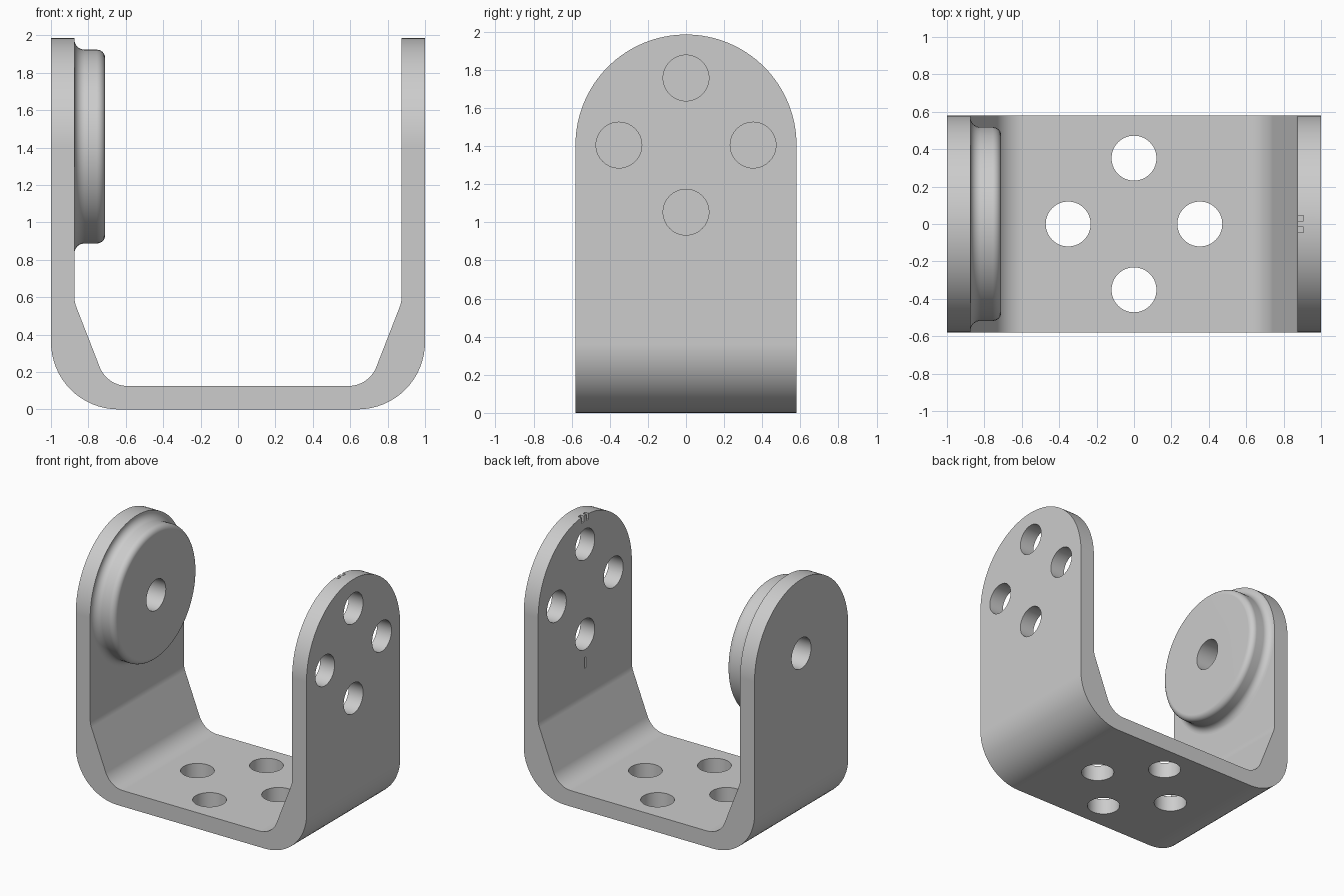
import bpy, bmesh
from math import pi, sin, tan, radians
from mathutils import Vector, Matrix

cube = bpy.data.objects.get("Cube")
if cube:
    bpy.data.objects.remove(cube, do_unlink=True)

GREY = (0.604, 0.604, 0.604, 1)
metal = bpy.data.materials.new("light grey metal")
metal.use_nodes = True
metal.diffuse_color = GREY
metal.node_tree.nodes["Principled BSDF"].inputs["Base Color"].default_value = GREY

HUB_Z = 1.405      # height of the arm pivot
HOLE_R = 0.12


def fillet(points, steps=16):
    """Round the corners of a closed outline of (a, b, radius)."""
    out = []
    for i, (x, y, r) in enumerate(points):
        p = Vector((x, y))
        if not r:
            out.append(p)
            continue
        u = (Vector(points[i - 1][:2]) - p).normalized()
        v = (Vector(points[(i + 1) % len(points)][:2]) - p).normalized()
        half = u.angle(v) / 2
        c = p + (u + v).normalized() * r / sin(half)
        s, e = p + u * r / tan(half) - c, p + v * r / tan(half) - c
        out += [c + s.slerp(e, k / steps).normalized() * r for k in range(steps + 1)]
    return out


def finish(bm, name):
    bmesh.ops.remove_doubles(bm, verts=bm.verts, dist=0.0005)
    bmesh.ops.recalc_face_normals(bm, faces=bm.faces)
    mesh = bpy.data.meshes.new(name)
    bm.to_mesh(mesh)
    bm.free()
    mesh.materials.append(metal)
    obj = bpy.data.objects.new(name, mesh)
    bpy.context.collection.objects.link(obj)
    return obj


def prism(name, outline, place, vector):
    """Extrude an outline, placed in space by a function, along a vector."""
    bm = bmesh.new()
    verts = [bm.verts.new(place(p)) for p in outline]
    bmesh.ops.remove_doubles(bm, verts=verts, dist=0.0005)
    face = bm.faces.new([v for v in verts if v.is_valid])
    new = bmesh.ops.extrude_face_region(bm, geom=[face], use_keep_orig=True)["geom"]
    bmesh.ops.translate(bm, vec=vector, verts=[g for g in new if isinstance(g, bmesh.types.BMVert)])
    return finish(bm, name)


def drill(name, location, axis):
    bm = bmesh.new()
    rot = Matrix.Rotation(pi / 2, 4, "Y") if axis == "X" else Matrix()
    bmesh.ops.create_cone(bm, cap_ends=True, segments=64, radius1=HOLE_R, radius2=HOLE_R,
                          depth=0.5, matrix=Matrix.Translation(location) @ rot)
    return finish(bm, name)


def block(name, location, size):
    bm = bmesh.new()
    bmesh.ops.create_cube(bm, size=1, matrix=Matrix.Translation(location) @ Matrix.Diagonal((*size, 1)))
    return finish(bm, name)


def smooth(obj):
    bpy.ops.object.select_all(action="DESELECT")
    obj.select_set(True)
    bpy.context.view_layer.objects.active = obj
    bpy.ops.object.shade_smooth_by_angle(angle=radians(30))
    obj.modifiers.new("even shading", "WEIGHTED_NORMAL").keep_sharp = True


# Bracket: U section along the depth, trimmed to a round-topped side shape
half = [(1, 0, 0.36), (1, 2.2, 0), (0.875, 2.2, 0), (0.875, 0.575, 0.16), (0.7, 0.125, 0.16)]
section = half + [(-x, z, r) for x, z, r in reversed(half)]
bracket = prism("u_bracket", fillet(section), lambda p: (p.x, -0.7, p.y), (0, 1.4, 0))
side = [(-0.58, -0.2, 0), (0.58, -0.2, 0), (0.58, 1.985, 0.58), (-0.58, 1.985, 0.58)]
trim = prism("side_shape", fillet(side, 32), lambda p: (-1.2, p.x, p.y), (2.4, 0, 0))

# Holes: four in the base, four in the left arm, one in the right arm
cutters = [drill("pivot_hole", (-0.95, 0, HUB_Z), "X")]
for a, b in ((0.352, 0), (-0.352, 0), (0, 0.352), (0, -0.352)):
    cutters.append(drill("base_hole", (a, b, 0.06), "Z"))
    cutters.append(drill("arm_hole", (0.95, a, HUB_Z + b), "X"))

# Small index grooves on the inside of the left arm
for y, z in ((0.03, 1.98), (-0.03, 1.98), (0, 0.83)):
    width = 0.03 if z > 1 else 0.018
    cutters.append(block("index_groove", (0.885, y, z), (0.04, width, 0.085)))

for cutter, operation in [(trim, "INTERSECT")] + [(c, "DIFFERENCE") for c in cutters]:
    mod = bracket.modifiers.new(cutter.name, "BOOLEAN")
    mod.object, mod.operation, mod.solver = cutter, operation, "EXACT"
bpy.context.view_layer.update()
graph = bpy.context.evaluated_depsgraph_get()
shaped = bpy.data.meshes.new_from_object(bracket.evaluated_get(graph))
bracket.modifiers.clear()
bracket.data = shaped
for cutter in [trim] + cutters:
    bpy.data.objects.remove(cutter, do_unlink=True)
smooth(bracket)

# Pivot hub: lathed disc with a flared foot and rounded rim
profile = fillet([(-0.875, 0.575, 0), (-0.875, 0.518, 0.055), (-0.71, 0.518, 0.045),
                  (-0.71, HOLE_R, 0), (-0.875, HOLE_R, 0)], 8)
bm = bmesh.new()
ring = [bm.verts.new((p.x, 0, HUB_Z + p.y)) for p in profile]
edges = [bm.edges.new((ring[i - 1], ring[i])) for i in range(len(ring))]
bmesh.ops.spin(bm, geom=ring + edges, cent=(0, 0, HUB_Z), axis=(1, 0, 0),
               angle=2 * pi, steps=96, use_merge=True)
smooth(finish(bm, "pivot_hub"))
